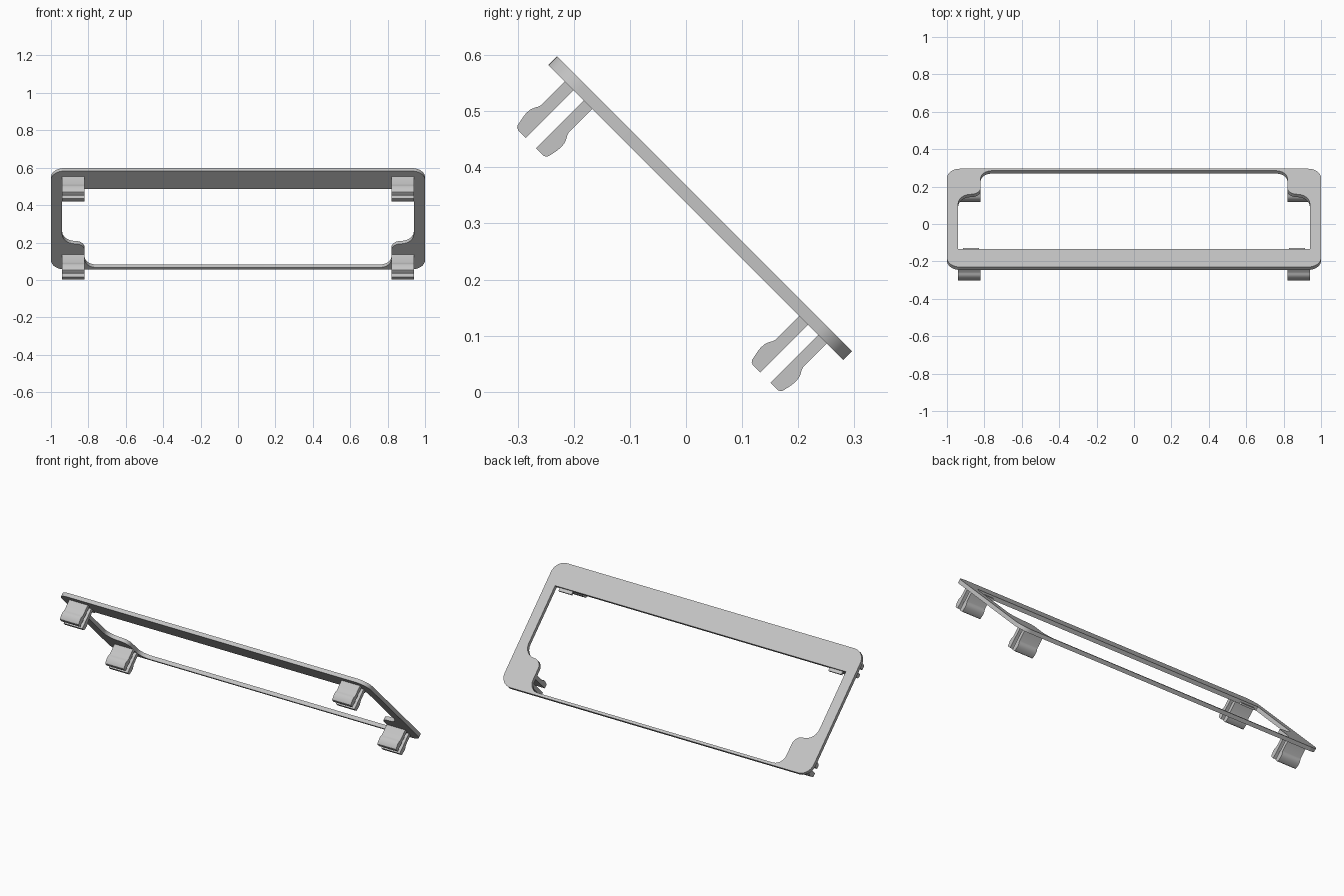
import bpy
import bmesh
from math import radians, cos, sin, pi
from mathutils import Matrix

cube = bpy.data.objects.get("Cube")
if cube:
    bpy.data.objects.remove(cube, do_unlink=True)

grey = bpy.data.materials.new("light_grey")
grey.use_nodes = True
colour = (0.55, 0.55, 0.55, 1)
grey.diffuse_color = colour
grey.node_tree.nodes["Principled BSDF"].inputs["Base Color"].default_value = colour

# Everything is built flat (x, slope, normal), then leaned back by this tilt
TILT = Matrix.Rotation(radians(-45), 4, 'X')
UNDER, TOP = 0.238, 0.26


def arc(cx, cy, r, start, end, steps=10):
    angles = [radians(start + (end - start) * i / steps) for i in range(steps + 1)]
    return [(cx + r * cos(a), cy + r * sin(a)) for a in angles]


def mirrored(half):
    return half + [(-x, y) for x, y in reversed(half)]


def finish(obj):
    bpy.ops.object.select_all(action='DESELECT')
    obj.select_set(True)
    bpy.context.view_layer.objects.active = obj
    if obj.type == 'CURVE':
        bpy.ops.object.convert(target='MESH')
        obj = bpy.context.view_layer.objects.active
    obj.data.transform(TILT)
    obj.data.materials.clear()
    obj.data.materials.append(grey)
    bpy.ops.object.shade_smooth_by_angle(angle=radians(30))


def prism(name, profile, x0, x1):
    """Extrude a (slope, normal) profile along x."""
    bm = bmesh.new()
    face = bm.faces.new([bm.verts.new((x0, s, n)) for s, n in profile])
    moved = bmesh.ops.extrude_face_region(bm, geom=[face])["geom"]
    verts = [v for v in moved if isinstance(v, bmesh.types.BMVert)]
    bmesh.ops.translate(bm, verts=verts, vec=(x1 - x0, 0, 0))
    bmesh.ops.recalc_face_normals(bm, faces=bm.faces)
    mesh = bpy.data.meshes.new(name)
    bm.to_mesh(mesh)
    bm.free()
    obj = bpy.data.objects.new(name, mesh)
    bpy.context.collection.objects.link(obj)
    finish(obj)


# Frame plate: rounded outline with a window that steps in at the low corners
R = 0.07
outline = mirrored(arc(1 - R, -0.5855 + R, R, -90, 0) + arc(1 - R, 0.158 - R, R, 0, 90))
window = mirrored([(0.94, -0.449)]
                  + arc(0.87, -0.105, 0.07, 0, 90)
                  + arc(0.87, 0.015, 0.05, 270, 180)
                  + arc(0.76, 0.083, 0.06, 0, 90))
curve = bpy.data.curves.new("frame_plate", 'CURVE')
curve.dimensions = '2D'
curve.fill_mode = 'BOTH'
curve.extrude = (TOP - UNDER) / 2
for loop in (outline, window):
    spline = curve.splines.new('POLY')
    spline.points.add(len(loop) - 1)
    for point, (x, y) in zip(spline.points, loop):
        point.co = (x, y, 0, 1)
    spline.use_cyclic_u = True
plate = bpy.data.objects.new("frame_plate", curve)
bpy.context.collection.objects.link(plate)
plate.location.z = (TOP + UNDER) / 2
bpy.context.view_layer.update()
# Move the height into the mesh so the tilt pivots about the origin
bpy.ops.object.select_all(action='DESELECT')
plate.select_set(True)
bpy.context.view_layer.objects.active = plate
bpy.ops.object.convert(target='MESH')
plate = bpy.context.view_layer.objects.active
plate.data.transform(Matrix.Translation((0, 0, plate.location.z)))
plate.location.z = 0
finish(plate)

# Snap clip prong: straight shank with a rounded barb on its outer side
prong = [(0.013, 0.24), (0.013, 0.118), (0.032, 0.118), (0.0365, 0.120), (0.039, 0.124),
         (0.0425, 0.141), (0.0435, 0.150), (0.0428, 0.159), (0.040, 0.167),
         (0.0365, 0.173), (0.0345, 0.179), (0.0345, 0.24)]

for side, sign in (("left", 1), ("right", -1)):
    for level, centre in (("upper", -0.509), ("lower", 0.082)):
        for place, flip in (("front", -1), ("back", 1)):
            prism(f"{level}_{side}_clip_{place}_prong",
                  [(centre + flip * s, n) for s, n in prong],
                  sign * 0.82, sign * 0.94)
    # Small ledge under the window edge beside the upper clip
    prism(f"{side}_ledge", [(-0.455, UNDER), (-0.43, UNDER), (-0.43, 0.249), (-0.455, 0.249)],
          sign * 0.83, sign * 0.915)
